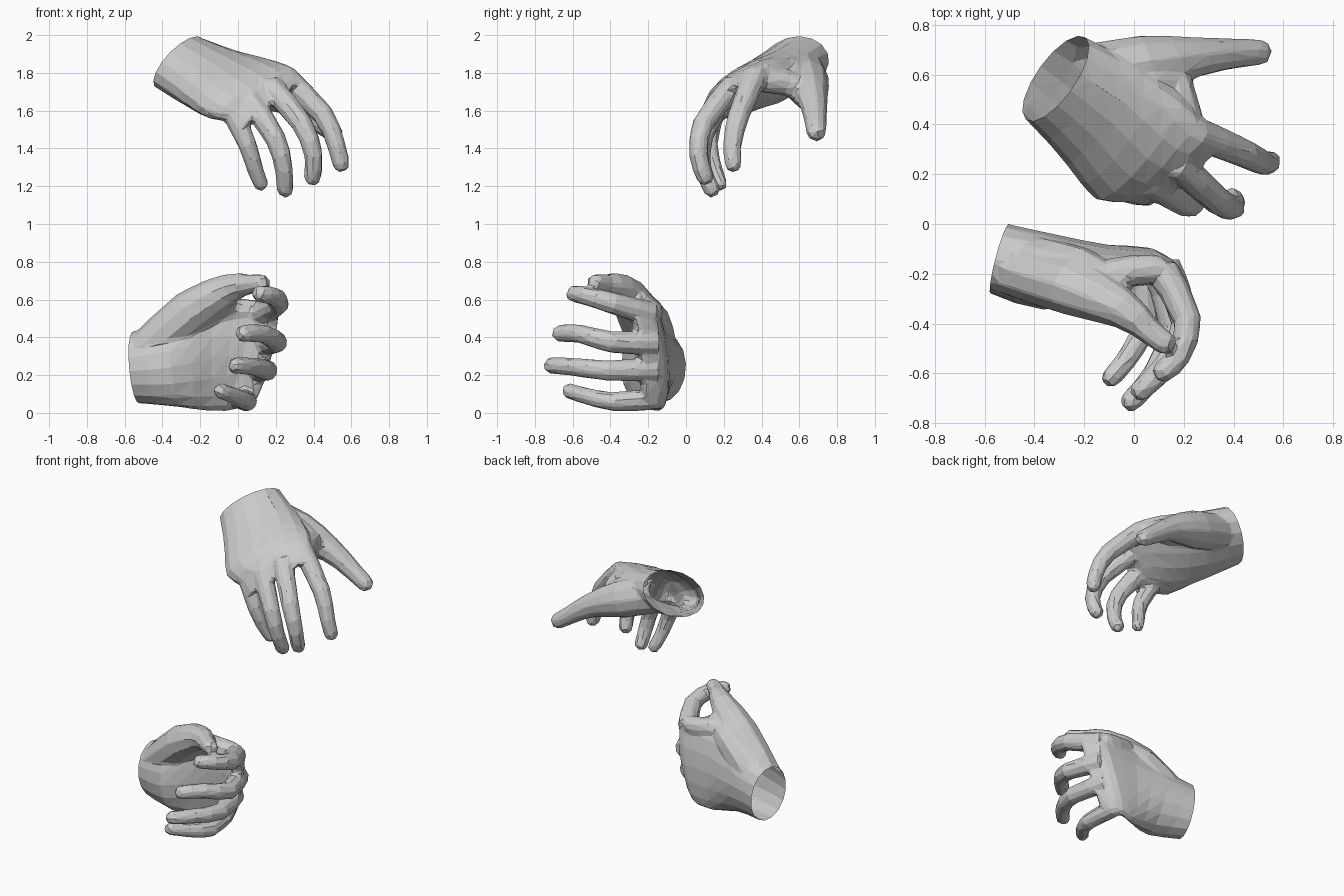
import bpy, bmesh, math
from mathutils import Vector as V

if "Cube" in bpy.data.objects:
    bpy.data.objects.remove(bpy.data.objects["Cube"])


def spline(rows):
    """Insert a smooth midpoint between neighbouring rows of numbers."""
    out = [rows[0]]
    for i in range(len(rows) - 1):
        p0, p1 = rows[max(i - 1, 0)], rows[i]
        p2, p3 = rows[i + 1], rows[min(i + 2, len(rows) - 1)]
        out.append([(9 * b + 9 * c - a - d) / 16 for a, b, c, d in zip(p0, p1, p2, p3)])
        out.append(p2)
    return out


def loft(bm, rings):
    """Closed skin over a list of rings."""
    rows = [[bm.verts.new(p) for p in r] for r in rings]
    n = len(rows[0])
    faces = [bm.faces.new(rows[0]), bm.faces.new(rows[-1])]
    for a, b in zip(rows, rows[1:]):
        for i in range(n):
            j = (i + 1) % n
            faces.append(bm.faces.new((a[i], a[j], b[j], b[i])))
    bmesh.ops.recalc_face_normals(bm, faces=faces)


def palm(bm, sections, sides=16):
    """Each section: centre, half-width vector, half-thickness vector."""
    rings = []
    for s in spline([sum(map(list, s), []) for s in sections]):
        c, w, t = V(s[0:3]), V(s[3:6]), V(s[6:9])
        rings.append([c + w * math.cos(math.tau * i / sides) + t * math.sin(math.tau * i / sides)
                      for i in range(sides)])
    loft(bm, rings)


def finger(bm, path, sides=10):
    """Tapered tube with a rounded tip; path rows are x, y, z, radius."""
    pts = spline([list(p) for p in path])
    tip, r = V(pts[-1][:3]), pts[-1][3]
    d = (tip - V(pts[-2][:3])).normalized()
    for k, s in ((.55, .85), (.9, .45)):
        pts.append(list(tip + d * r * k) + [r * s])
    pos = [V(p[:3]) for p in pts]
    side, rings = None, []
    for i, p in enumerate(pos):
        t = (pos[min(i + 1, len(pos) - 1)] - pos[max(i - 1, 0)]).normalized()
        side = side or t.orthogonal()
        side = (side - t * side.dot(t)).normalized()
        up = t.cross(side)
        rings.append([p + (side * math.cos(math.tau * k / sides)
                           + up * math.sin(math.tau * k / sides)) * pts[i][3]
                      for k in range(sides)])
    loft(bm, rings)


def digit(joints, s):
    """Add finger radii to knuckle, middle joint, end joint and tip positions."""
    return [tuple(j) + (r * s,) for j, r in zip(joints, (.068, .058, .05, .047))]


def hand(name, sections, tubes):
    """Fuse palm and fingers into one faceted skin, then cut the wrist open."""
    c, w, t = map(V, sections[0])
    n = w.cross(t).normalized()
    if n.dot(V(sections[1][0]) - c) < 0:
        n.negate()
    bm = bmesh.new()
    palm(bm, [(c - n * .08, w, t)] + sections)
    for path in tubes:
        finger(bm, path)
    me = bpy.data.meshes.new(name)
    bm.to_mesh(me)
    bm.free()
    ob = bpy.data.objects.new(name, me)
    bpy.context.collection.objects.link(ob)
    bpy.context.view_layer.objects.active = ob
    m = ob.modifiers.new("fuse", 'REMESH')
    m.mode, m.voxel_size = 'VOXEL', .011
    m = ob.modifiers.new("soften", 'SMOOTH')
    m.factor, m.iterations = .5, 8
    bpy.ops.object.modifier_apply(modifier="fuse")
    bpy.ops.object.modifier_apply(modifier="soften")
    m = ob.modifiers.new("facet", 'DECIMATE')
    m.ratio = min(1, 1400 / (2 * len(me.polygons)))
    bpy.ops.object.modifier_apply(modifier="facet")
    bm = bmesh.new()
    bm.from_mesh(ob.data)
    bmesh.ops.bisect_plane(bm, geom=bm.verts[:] + bm.edges[:] + bm.faces[:],
                           plane_co=c, plane_no=n, clear_inner=True)
    bm.to_mesh(ob.data)
    bm.free()
    for p in ob.data.polygons:
        p.use_smooth = False


# Upper hand: relaxed, fingers hanging down
hand("relaxed_hand", [
    ((-.315, .585, 1.855), (.12, .165, .05), (.06, -.05, .13)),
    ((-.14, .45, 1.77), (.14, .20, .08), (.05, -.04, .13)),
    ((.01, .31, 1.715), (.17, .21, .12), (.045, -.05, .105)),
    ((.12, .25, 1.685), (.16, .155, .13), (.04, -.045, .07)),
    ((.18, .205, 1.635), (.155, .13, .125), (.04, -.035, .035)),
], [
    digit([(.24, .37, 1.785), (.45, .28, 1.58), (.52, .245, 1.42), (.545, .25, 1.32)], 1),
    digit([(.17, .25, 1.73), (.34, .09, 1.53), (.40, .068, 1.36), (.395, .10, 1.25)], 1),
    digit([(.06, .18, 1.66), (.20, .085, 1.45), (.243, .09, 1.29), (.25, .135, 1.185)], .97),
    digit([(-.03, .145, 1.59), (.05, .12, 1.42), (.09, .15, 1.29), (.12, .18, 1.215)], .87),
    # thumb and the web beside it
    [(-.28, .595, 1.85, .11), (.03, .635, 1.75, .125), (.25, .67, 1.66, .082),
     (.40, .685, 1.56, .062), (.50, .69, 1.49, .054)],
    [(-.10, .55, 1.80, .11), (.06, .57, 1.77, .10), (.17, .57, 1.73, .07)],
    [(.14, .63, 1.72, .075), (.18, .52, 1.75, .07), (.22, .40, 1.76, .065)],
    [(-.05, .48, 1.79, .11), (.09, .47, 1.78, .09), (.19, .46, 1.76, .06)],
])

# Lower hand: curled, palm to the front, thumb on top
hand("curled_hand", [
    ((-.54, -.14, .24), (-.02, -.01, .19), (.035, .14, .02)),
    ((-.33, -.195, .26), (-.02, 0, .23), (.03, .15, .02)),
    ((-.12, -.175, .29), (.0, -.02, .285), (.02, .09, 0)),
    ((.05, -.165, .30), (.07, -.03, .285), (.03, .065, 0)),
    ((.11, -.195, .305), (.06, -.03, .27), (.035, .045, 0)),
    ((.145, -.25, .31), (.06, -.03, .25), (.04, .02, 0)),
], [
    digit([(.11, -.18, .52), (.215, -.385, .58), (.18, -.53, .62), (.12, -.59, .63)], 1),
    digit([(.12, -.16, .37), (.205, -.395, .375), (.13, -.565, .42), (.03, -.665, .42)], 1),
    digit([(.09, -.16, .23), (.155, -.415, .225), (.08, -.605, .245), (-.01, -.71, .25)], .97),
    digit([(.02, -.165, .075), (.05, -.38, .06), (-.02, -.53, .09), (-.09, -.615, .115)], .9),
    # thumb and the web beside it
    [(-.52, -.175, .30, .105), (-.25, -.25, .535, .12), (-.04, -.345, .66, .08),
     (.05, -.42, .68, .056), (.12, -.475, .688, .05)],
    [(-.38, -.17, .37, .12), (-.22, -.19, .50, .10), (-.08, -.25, .58, .07)],
    [(-.14, -.28, .59, .075), (-.07, -.20, .55, .07), (.08, -.18, .54, .06)],
])
